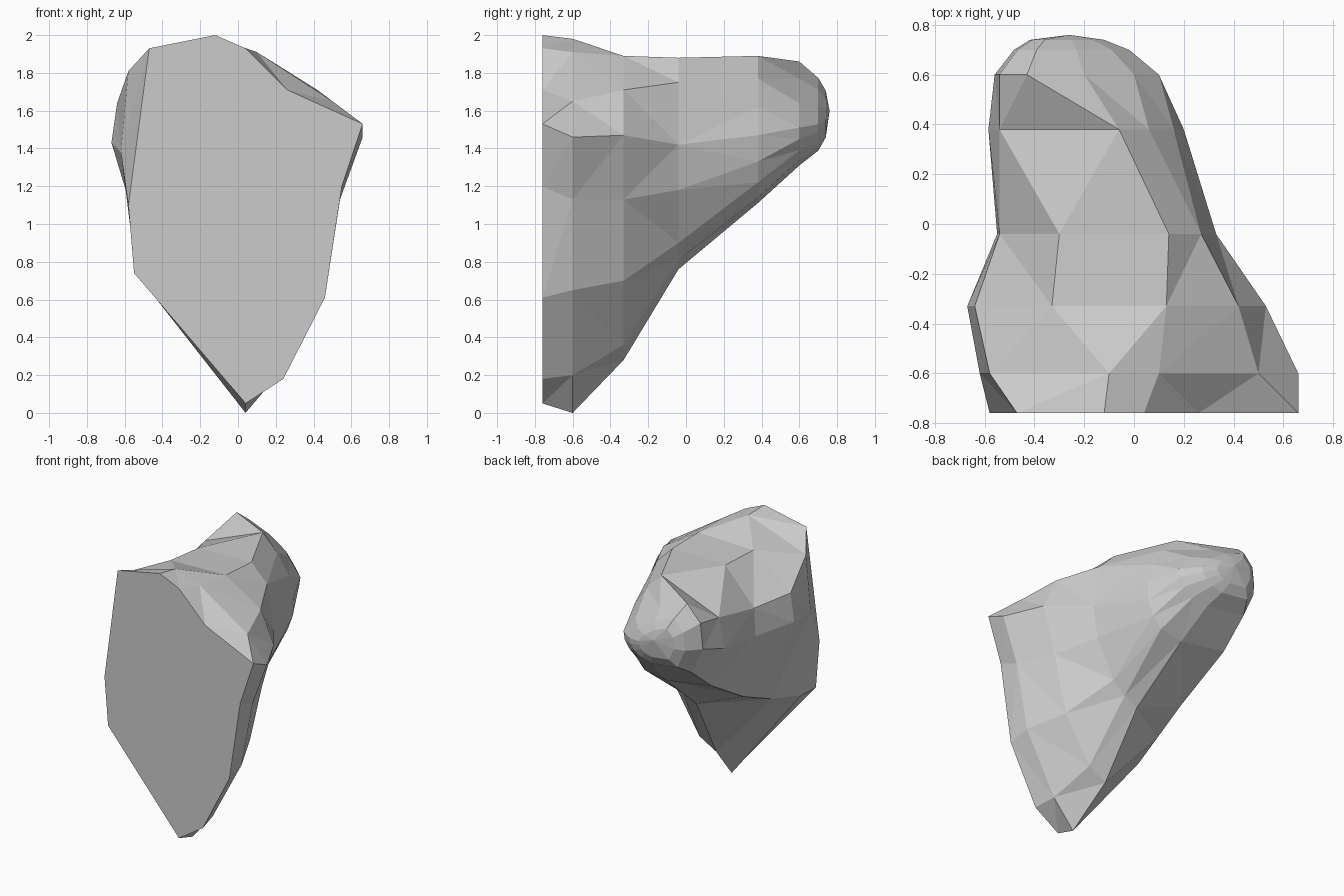
import bpy, bmesh

# Cross-sections from the flat front towards the back: y, then (x, z) outline clockwise
sections = [
    (-.76, [(-.47, 1.93), (-.12, 2.0), (.04, 1.93), (.26, 1.71), (.66, 1.53), (.55, 1.2),
            (.46, .61), (.24, .18), (.04, .05), (-.55, .74), (-.58, 1.1)]),
    (-.6, [(-.58, 1.81), (-.1, 1.98), (.1, 1.91), (.5, 1.65), (.66, 1.46), (.54, 1.13),
           (.45, .65), (.21, .2), (.04, 0), (-.54, .74), (-.62, 1.38)]),
    (-.33, [(-.64, 1.64), (-.33, 1.88), (.13, 1.89), (.42, 1.71), (.53, 1.47), (.43, 1.13),
            (.33, .7), (.12, .36), (-.02, .28), (-.48, .8), (-.67, 1.43)]),
    (-.04, [(-.54, 1.61), (-.3, 1.87), (.14, 1.88), (.27, 1.75), (.33, 1.42), (.29, 1.18),
            (.15, .9), (.05, .81), (-.06, .76), (-.45, .92), (-.55, 1.4)]),
    (.38, [(-.54, 1.7), (-.06, 1.89), (.06, 1.77), (.16, 1.62), (.2, 1.47), (.19, 1.33),
           (.15, 1.22), (.08, 1.14), (-.1, 1.11), (-.48, 1.17), (-.585, 1.48)]),
    (.6, [(-.54, 1.74), (-.43, 1.86), (-.2, 1.77), (0, 1.64), (.1, 1.51), (.09, 1.45),
          (.05, 1.39), (-.03, 1.34), (-.15, 1.31), (-.47, 1.35), (-.56, 1.55)]),
]
# Rounded back tip: the last outline drawn inwards twice
last = sections[-1][1]
for y, k, cz in ((.7, .7, 1.57), (.74, .45, 1.58)):
    sections.append((y, [(-.3 + (x + .3) * k, cz + (z - cz) * k) for x, z in last]))

# Loft the rock body
bm = bmesh.new()
rings = [[bm.verts.new((x, y, z)) for x, z in pts] for y, pts in sections]
n = len(rings[0])
for a, b in zip(rings, rings[1:]):
    for i in range(n):
        j = (i + 1) % n
        bm.faces.new((a[i], a[j], b[j], b[i]))

# Chipped facets on the sides, split along the shorter diagonal
bmesh.ops.triangulate(bm, faces=bm.faces[:], quad_method='SHORT_EDGE')

# Flat front cut and back tip
bm.faces.new(rings[0])
tip = bm.verts.new((-.26, .76, 1.6))
for i in range(n):
    bm.faces.new((rings[-1][i], rings[-1][(i + 1) % n], tip))
bmesh.ops.recalc_face_normals(bm, faces=bm.faces)

mesh = bpy.data.meshes.new("rock")
bm.to_mesh(mesh)
bm.free()
rock = bpy.data.objects.new("rock", mesh)
bpy.context.collection.objects.link(rock)
